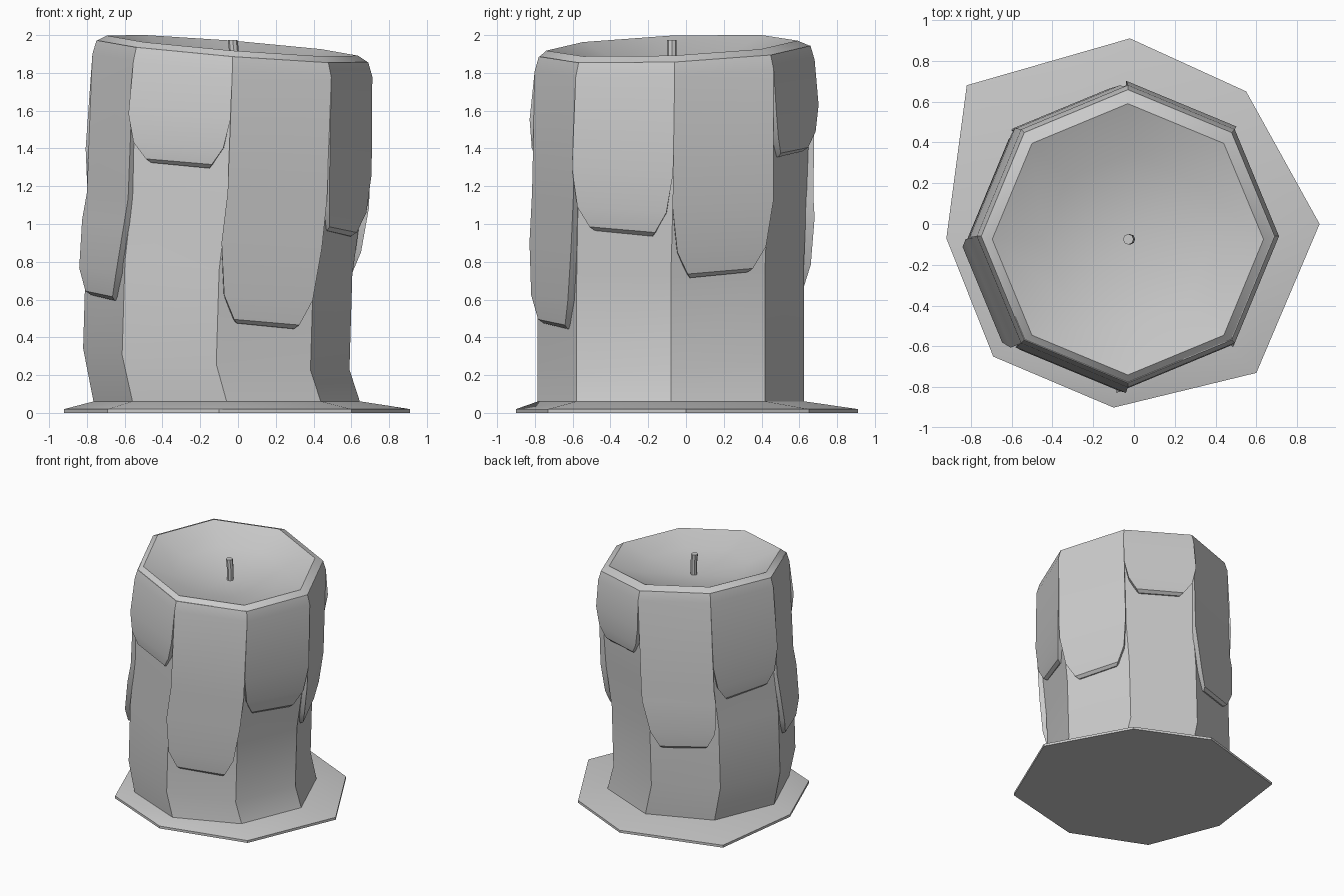
import bpy, math
from mathutils import Vector

if "Cube" in bpy.data.objects:
    bpy.data.objects.remove(bpy.data.objects["Cube"])

N = 8
# body rings: height, centre x, centre y, radius, tilt amount
RINGS = [(.06, -.06, -.08, .705, 0), (.28, -.115, -.08, .705, 1), (.78, -.10, -.08, .705, 1),
         (1.15, -.055, -.07, .71, 1), (1.84, -.03, -.06, .725, 1)]


def make(name, verts, faces, angle=25):
    me = bpy.data.meshes.new(name)
    me.from_pydata(verts, [], faces)
    ob = bpy.data.objects.new(name, me)
    bpy.context.collection.objects.link(ob)
    bpy.context.view_layer.objects.active = ob
    ob.select_set(True)
    bpy.ops.object.mode_set(mode='EDIT')
    bpy.ops.mesh.select_all(action='SELECT')
    bpy.ops.mesh.normals_make_consistent(inside=False)
    bpy.ops.object.mode_set(mode='OBJECT')
    bpy.ops.object.shade_smooth_by_angle(angle=math.radians(angle))
    ob.select_set(False)
    return ob


def tilt(x, y):
    return -.08 * x + .04 * y


def corner(k, cx, cy, r):
    a = k * math.tau / N
    return cx + r * math.cos(a), cy + r * math.sin(a)


def section(z):
    for a, b in zip(RINGS, RINGS[1:]):
        if z <= b[0]:
            break
    t = min(1, max(0, (z - a[0]) / (b[0] - a[0])))
    return [a[i] + (b[i] - a[i]) * t for i in (1, 2, 3)]


def bridge(rows, n=N):
    return [(i * n + k, i * n + (k + 1) % n, (i + 1) * n + (k + 1) % n, (i + 1) * n + k)
            for i in range(rows - 1) for k in range(n)]


# candle body with melted bowl
rows = RINGS + [(1.915, -.03, -.06, .715, 1), (1.945, -.03, -.075, .665, 1),
                (1.86, -.03, -.075, .42, .7)]
verts = []
for z, cx, cy, r, t in rows:
    for k in range(N):
        x, y = corner(k, cx, cy, r)
        verts.append((x, y, z + t * tilt(x, y)))
verts.append((-.03, -.075, 1.80))
m = (len(rows) - 1) * N
faces = bridge(len(rows)) + [(m + k, m + (k + 1) % N, len(verts) - 1) for k in range(N)]
faces.append(tuple(reversed(range(N))))
make("candle_body", verts, faces, 30)

# wax puddle at the foot
rim = [(.91, 0), (.55, .65), (-.02, .91), (-.82, .68), (-.92, -.07), (-.69, -.65), (-.10, -.90), (.60, -.73)]
verts = [(x, y, z) for z in (0, .02) for x, y in rim]
verts += [(*corner(k, -.06, -.08, .70), .062) for k in range(N)]
make("wax_puddle", verts, bridge(3) + [tuple(range(N)), tuple(range(16, 24))])


# one hanging drip per side, lower edge at height bottom
def drip(k, bottom):
    length = 1.85 - bottom
    levels = [(bottom, .20, .012), (bottom + .02, .17, .035), (bottom + .08 + .05 * length, .06, .048),
              (bottom + .15 + .2 * length, 0, .045)]
    levels += [(z, 0, .035) for z in (.78, 1.15) if z > levels[-1][0] + .1]
    levels += [(1.84, 0, .016), (1.915, 0, .004)]
    verts = []
    for z, inset, off in levels:
        cx, cy, r = section(z)
        for rad, order in ((r + off, (0, 1)), (r - .03, (1, 0))):
            p = [Vector(corner(k + j, cx, cy, rad)) for j in (0, 1)]
            if z > 1.9:
                p = [Vector(corner(k + j, cx, cy, rad - .01)) for j in (0, 1)]
            for j in order:
                q = p[j].lerp(p[1 - j], inset)
                lift = tilt(*q) if z > 1.8 else .03 * (j - .5) * (1 if k < 4 else -1)
                verts.append((q.x, q.y, z + lift))
    n = len(levels)
    make("wax_drip_%d" % k, verts, bridge(n, 4) + [(0, 1, 2, 3), tuple(range(4 * n - 4, 4 * n))])


for k, bottom in enumerate([.73, 1.37, .66, 1.08, .61, 1.31, .46, .95]):
    drip(k, bottom)

# wick
verts = [(*corner(k, x, -.075, .026), z) for z, x in ((1.76, -.02), (1.90, -.02), (1.975, -.028)) for k in range(N)]
make("wick", verts, bridge(3) + [tuple(range(N)), tuple(range(16, 24))])
